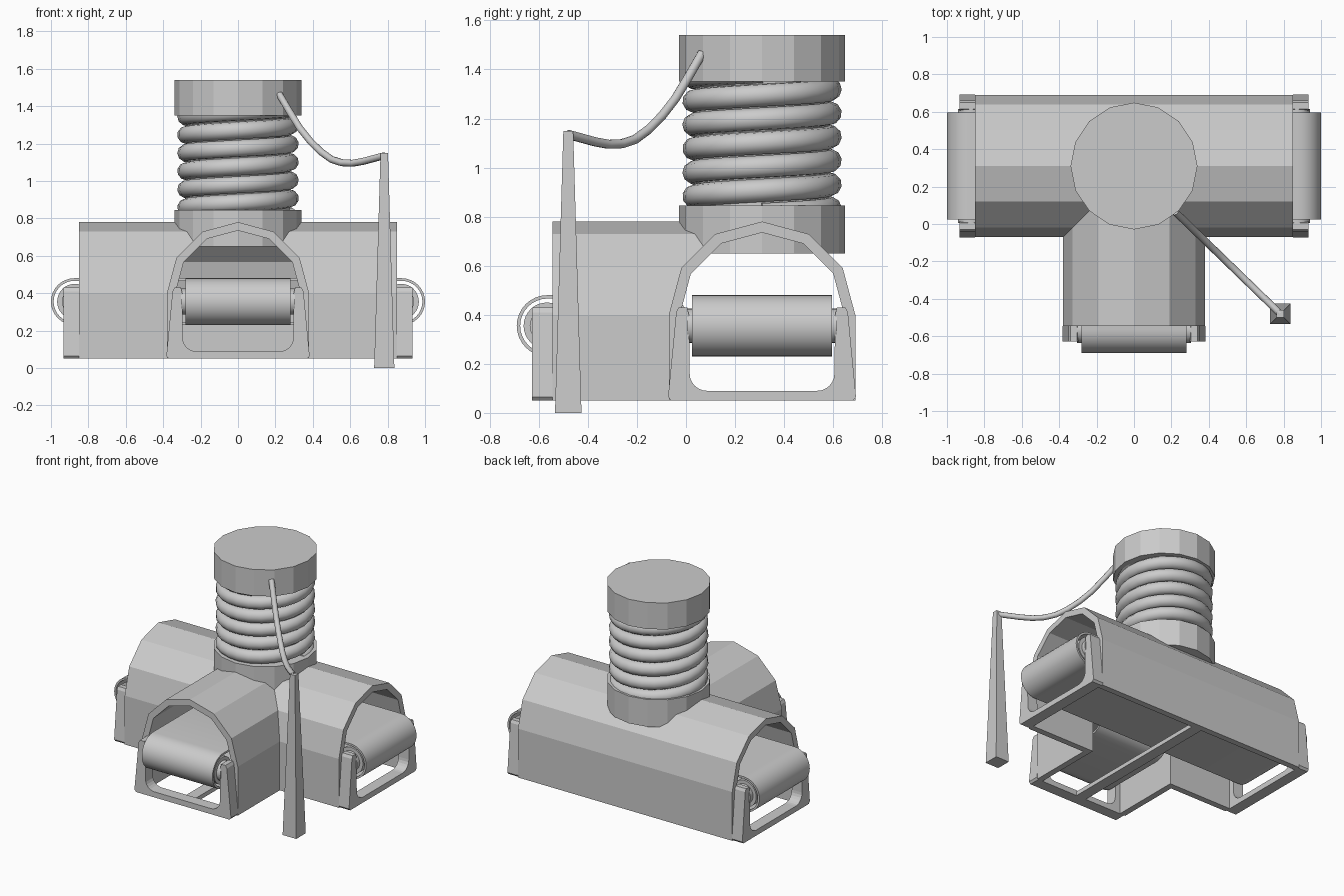
import bpy, bmesh, math
from mathutils import Matrix, Vector

cube = bpy.data.objects.get("Cube")
if cube:
    bpy.data.objects.remove(cube, do_unlink=True)

GREY = (0.6, 0.6, 0.6, 1)
mat = bpy.data.materials.new("plain_grey")
mat.use_nodes = True
mat.diffuse_color = GREY
mat.node_tree.nodes["Principled BSDF"].inputs["Base Color"].default_value = GREY

CY = 0.31       # centre line of the cross tunnel
R = 0.38        # tunnel half width
WALL = 0.045
BASE = 0.05
I = Matrix.Identity(4)


def finish(name, bm, smooth=False):
    bmesh.ops.recalc_face_normals(bm, faces=bm.faces)
    mesh = bpy.data.meshes.new(name)
    bm.to_mesh(mesh)
    bm.free()
    mesh.materials.append(mat)
    ob = bpy.data.objects.new(name, mesh)
    bpy.context.collection.objects.link(ob)
    if smooth:
        smooth_edges(ob)
    return ob


def smooth_edges(ob):
    bpy.ops.object.select_all(action='DESELECT')
    ob.select_set(True)
    bpy.context.view_layer.objects.active = ob
    bpy.ops.object.shade_smooth_by_angle(angle=math.radians(40))


def bake(ob):
    """Replace an object by its evaluated mesh."""
    dg = bpy.context.evaluated_depsgraph_get()
    mesh = bpy.data.meshes.new_from_object(ob.evaluated_get(dg))
    name = ob.name
    bpy.data.objects.remove(ob, do_unlink=True)
    new = bpy.data.objects.new(name, mesh)
    bpy.context.collection.objects.link(new)
    mesh.materials.clear()
    mesh.materials.append(mat)
    return new


def prism(name, pts, v0, v1, m=I, caps=True, smooth=False):
    """Extrude a profile in x and z along y."""
    bm = bmesh.new()
    a, b = ([bm.verts.new(m @ Vector((u, v, z))) for u, z in pts] for v in (v0, v1))
    n = len(pts)
    for i in range(n):
        j = (i + 1) % n
        bm.faces.new((a[i], a[j], b[j], b[i]))
    if caps:
        bm.faces.new(a)
        bm.faces.new(b)
    return finish(name, bm, smooth)


def cylinder(name, r, depth, sides, m, smooth=False):
    bm = bmesh.new()
    bmesh.ops.create_cone(bm, cap_ends=True, segments=sides, radius1=r,
                          radius2=r, depth=depth, matrix=m)
    return finish(name, bm, smooth)


def arc(cx, cz, r, a0, a1, n):
    angles = [math.radians(a0 + (a1 - a0) * i / n) for i in range(n + 1)]
    return [(cx + r * math.cos(a), cz + r * math.sin(a)) for a in angles]


def arch(r, bottom):
    return [(r, bottom)] + arc(0, 0.4, r, 0, 180, 6) + [(-r, bottom)]


def tube(name, points, r):
    cu = bpy.data.curves.new(name, 'CURVE')
    cu.dimensions = '3D'
    cu.bevel_depth = r
    cu.bevel_resolution = 3
    cu.use_fill_caps = True
    sp = cu.splines.new('POLY')
    sp.points.add(len(points) - 1)
    for p, co in zip(sp.points, points):
        p.co = (*co, 1)
    sp.use_smooth = True
    ob = bpy.data.objects.new(name, cu)
    bpy.context.collection.objects.link(ob)
    smooth_edges(bake(ob))


# Hollow T-shaped tunnel body
turn = Matrix.Rotation(math.pi / 2, 4, 'Z')
across = Matrix.Translation((0, CY, 0)) @ turn
body = prism("tunnel_body", arch(R, BASE), -0.85, 0.85, across)
branch = prism("branch_tool", arch(R, BASE), -0.545, 0.30)
inner = arch(R - WALL, -0.1)
tools = [(branch, 'UNION'),
         (prism("cross_cutter", inner, -1, 1, across), 'DIFFERENCE'),
         (prism("branch_cutter", inner, -0.8, 0.30), 'DIFFERENCE')]
for tool, op in tools:
    tool.hide_render = True
    mod = body.modifiers.new(op, 'BOOLEAN')
    mod.operation = op
    mod.solver = 'EXACT'
    mod.object = tool
body = bake(body)
for tool, op in tools:
    bpy.data.objects.remove(tool, do_unlink=True)

# Floor beam under the branch
prism("floor_beam", [(-0.04, BASE), (0.04, BASE), (0.04, 0.08), (-0.04, 0.08)], -0.6, 0.66)

# Conveyor belts
BZ, BR = 0.355, 0.125


def belt(name, u0, u1, v0, v1, m=I):
    pts = arc(u1 - BR, BZ, BR, -90, 90, 16) + arc(u0 + BR, BZ, BR, 90, 270, 16)
    ob = prism(name, pts, v0, v1, m, caps=False)
    mod = ob.modifiers.new("thickness", 'SOLIDIFY')
    mod.thickness = 0.014
    smooth_edges(bake(ob))


belt("cross_belt", -1, 1, CY - 0.285, CY + 0.285)
belt("branch_belt", -0.69, 0.02, -0.28, 0.28, turn)

# End frames with rollers at the three openings
outer = [(-0.34, 0.43), (-0.35, 0.41), (-0.383, 0.065), (-0.37, BASE),
         (0.37, BASE), (0.383, 0.065), (0.35, 0.41), (0.34, 0.43)]
opening = [(0.305, 0.43), (0.298, 0.4)] + arc(0.225, 0.16, 0.07, 0, -90, 6) \
    + arc(-0.225, 0.16, 0.07, -90, -180, 6) + [(-0.298, 0.4), (-0.305, 0.43)]
ends = {"front": Matrix.Translation((0, -0.545, 0)),
        "left": Matrix.Translation((0.85, CY, 0)) @ turn,
        "right": Matrix.Translation((-0.85, CY, 0)) @ turn.inverted()}
for side, m in ends.items():
    prism(side + "_frame", outer + opening, -0.082, 0, m)
    axis = m @ Matrix.Translation((0, -0.022, BZ)) @ Matrix.Rotation(math.pi / 2, 4, 'Y')
    cylinder(side + "_roller", 0.095, 0.55, 32, axis, True)
    cylinder(side + "_axle", 0.07, 0.61, 24, axis, True)

# Column: two collars, core and coil
for name, r, z0, z1 in (("lower_collar", 0.339, 0.65, 0.845),
                        ("column_core", 0.275, 0.8, 1.4),
                        ("top_cap", 0.339, 1.35, 1.54)):
    cylinder(name, r, z1 - z0, 16, Matrix.Translation((0, CY, (z0 + z1) / 2)))

TURNS, STEPS = 6, 24
helix = []
for i in range(TURNS * STEPS + 1):
    a = 2 * math.pi * i / STEPS
    helix.append((0.278 * math.cos(a), CY + 0.278 * math.sin(a),
                  0.81 + 0.097 * i / STEPS))
tube("coil", helix, 0.047)

# Tapered post and hanging cable
bm = bmesh.new()
bmesh.ops.create_cone(bm, cap_ends=True, segments=4, radius1=0.054 * math.sqrt(2),
                      radius2=0.02 * math.sqrt(2), depth=1.15,
                      matrix=Matrix.Translation((0.782, -0.48, 0.575))
                      @ Matrix.Rotation(math.pi / 4, 4, 'Z'))
finish("post", bm)

heights = [1.465, 1.37, 1.28, 1.21, 1.155, 1.115, 1.097, 1.095, 1.105, 1.12, 1.135]
start, end = Vector((0.22, 0.065, 0)), Vector((0.782, -0.48, 0))
tube("cable", [start.lerp(end, i / 10) + Vector((0, 0, z))
               for i, z in enumerate(heights)], 0.019)
